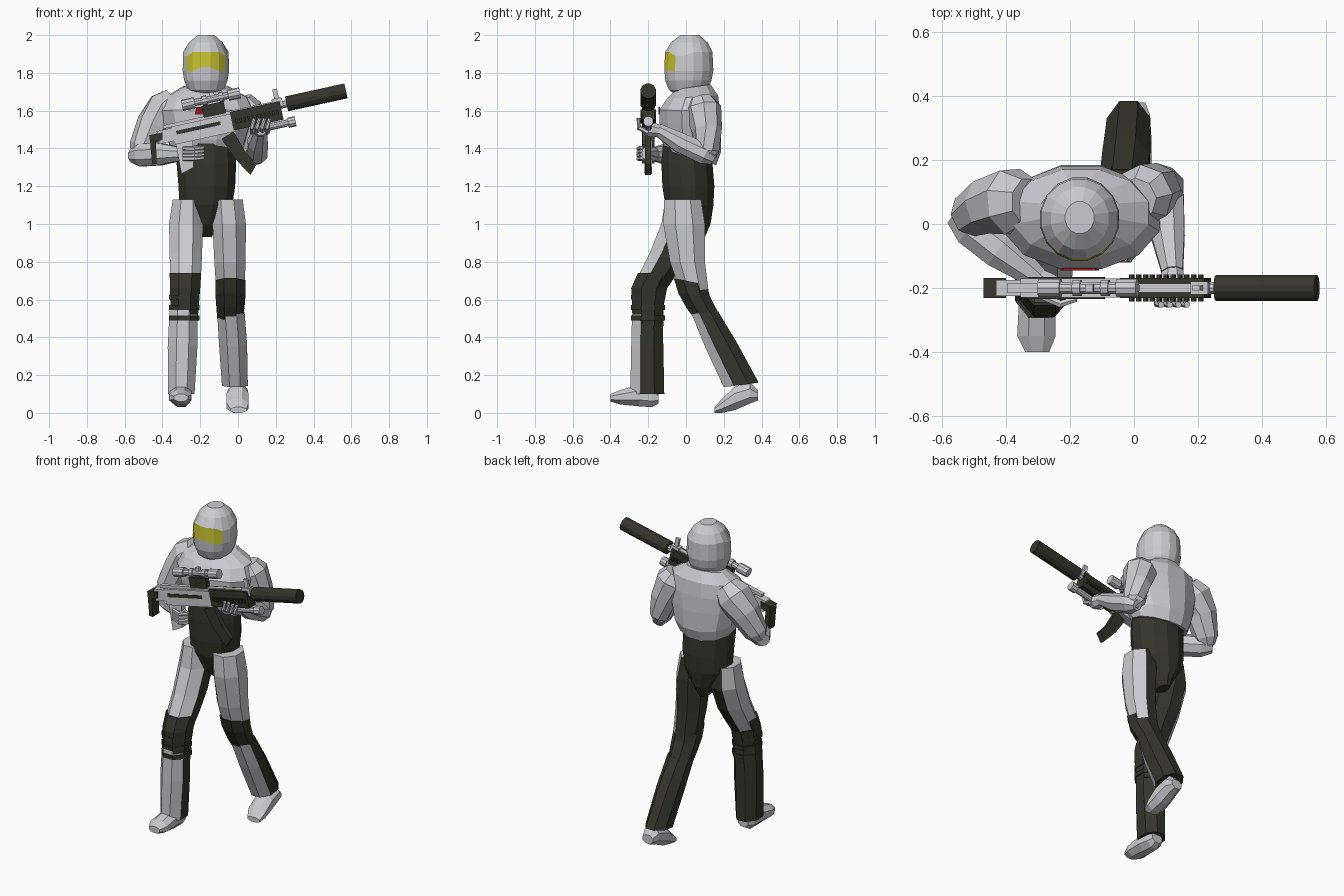
import bpy, bmesh
from math import sin, cos, pi, radians
from mathutils import Vector, Matrix

cube = bpy.data.objects.get("Cube")
if cube:
    bpy.data.objects.remove(cube, do_unlink=True)


def material(name, rgb):
    m = bpy.data.materials.new(name)
    m.use_nodes = True
    m.diffuse_color = (*rgb, 1)
    m.node_tree.nodes["Principled BSDF"].inputs["Base Color"].default_value = (*rgb, 1)
    return m


MATS = [material("armour_grey", (.6, .6, .63)), material("dark_cloth", (.035, .035, .026)),
        material("visor_yellow", (.58, .54, .03)), material("badge_red", (.25, .01, .02))]
GREY, DARK, YELLOW, RED = range(4)


def finish(name, bm, rule):
    """Turn a bmesh into an object; rule is a colour index or a function of the face."""
    bmesh.ops.recalc_face_normals(bm, faces=bm.faces)
    for f in bm.faces:
        f.material_index = rule(f) if callable(rule) else rule
    mesh = bpy.data.meshes.new(name)
    bm.to_mesh(mesh)
    bm.free()
    for m in MATS:
        mesh.materials.append(m)
    bpy.context.collection.objects.link(bpy.data.objects.new(name, mesh))


def skin(rings):
    """Bridge rings of points and cap both ends."""
    bm = bmesh.new()
    vs = [[bm.verts.new(p) for p in r] for r in rings]
    n = len(vs[0])
    for a, b in zip(vs, vs[1:]):
        for i in range(n):
            j = (i + 1) % n
            bm.faces.new((a[i], a[j], b[j], b[i]))
    bm.faces.new(vs[0])
    bm.faces.new(vs[-1])
    return bm


def circle(n):
    k = cos(pi / n)
    return [(cos(2 * pi * (i + .5) / n) / k, sin(2 * pi * (i + .5) / n) / k) for i in range(n)]


def loft(name, rows, rule, n=8, tilt=(0, 0), along_y=False, edit=None):
    """Rows are (level, low, high, low, high) bounds of each ring."""
    rings = []
    for k, (t, a0, a1, b0, b1) in enumerate(rows):
        lean = tilt[0] + (tilt[1] - tilt[0]) * k / (len(rows) - 1)
        ring = []
        for c, s in circle(n):
            a = (a0 + a1 + c * (a1 - a0)) / 2
            b = (b0 + b1 + s * (b1 - b0)) / 2
            ring.append((a, t, b) if along_y else (a, b, t + lean * b))
        rings.append(ring)
    bm = skin(rings)
    if edit:
        edit(bm)
    finish(name, bm, rule)


def tube(name, pts, rule, n=8):
    """Pts are (x, y, z, radius) along a path."""
    ps = [Vector(p[:3]) for p in pts]
    rings = []
    for i, p in enumerate(ps):
        d = ps[min(i + 1, len(ps) - 1)] - ps[max(i - 1, 0)]
        q = d.to_track_quat('Z', 'Y')
        rings.append([p + q @ Vector((c, s, 0)) * pts[i][3] for c, s in circle(n)])
    finish(name, skin(rings), rule)


GUN_Y = -.2
GUN = Matrix.Translation((0, GUN_Y, 1.58)) @ Matrix.Rotation(radians(-12.3), 4, 'Y')
FLAT = Matrix.Translation((0, GUN_Y, 0))


def prism(name, outline, depth, rule, mat=FLAT, y=0):
    finish(name, skin([[mat @ Vector((x, y + s, z)) for x, z in outline]
                       for s in (-depth, depth)]), rule)


def gun_box(name, u0, u1, w0, w1, depth, rule, y=0):
    prism(name, [(u0, w0), (u1, w0), (u1, w1), (u0, w1)], depth, rule, GUN, y)


def gun_rod(name, u0, u1, w, r, rule, n=10):
    a, b = GUN @ Vector((u0, 0, w)), GUN @ Vector((u1, 0, w))
    tube(name, [(*a, r), (*b, r)], rule, n)


# Helmet with a shaped visor
MID = -.17


def shape_visor(bm):
    for v in bm.verts:
        off = abs(v.co.x - MID)
        if v.co.y < 0 and abs(v.co.z - 1.81) < .01 and off < .05:
            v.co.z += .02
        if v.co.y < 0 and abs(v.co.z - 1.91) < .01 and off > .08:
            v.co.z -= .02


def helmet_colour(f):
    c = f.calc_center_median()
    return YELLOW if 1.83 < c.z < 1.9 and c.y < -.06 else GREY


loft("helmet", [(1.68, -.23, -.11, -.05, .08), (1.71, -.265, -.075, -.09, .11),
                (1.76, -.285, -.055, -.11, .135), (1.81, -.293, -.047, -.115, .145),
                (1.91, -.29, -.05, -.11, .14), (1.96, -.26, -.08, -.08, .115),
                (2, -.215, -.125, -.03, .07)], helmet_colour, 16, edit=shape_visor)
loft("neck", [(1.6, -.24, -.1, -.04, .1), (1.76, -.23, -.11, -.04, .08)], DARK)

# Torso: dark waist and pelvis, grey chest armour
loft("waist", [(.93, -.2, -.14, 0, .1), (1, -.24, -.1, -.07, .13), (1.1, -.31, -.03, -.11, .145),
               (1.2, -.315, -.015, -.125, .15), (1.32, -.325, -.01, -.13, .14),
               (1.45, -.32, -.02, -.12, .13)], DARK, 12)
loft("chest", [(1.36, -.34, 0, -.11, .16), (1.42, -.36, .03, -.13, .185),
               (1.52, -.39, .06, -.14, .185), (1.6, -.41, .08, -.14, .18),
               (1.67, -.38, .045, -.1, .17), (1.72, -.29, -.05, -.05, .13)],
     GREY, 12, tilt=(-.3, .15))
prism("chest_badge", [(-.23, 1.58), (-.11, 1.58), (-.12, 1.62), (-.22, 1.62)], .004, RED, y=.058)


# Legs: the outside and front are armoured, the rest is cloth
def thigh_colour(side):
    return lambda f: GREY if .9 * side * f.normal.x - f.normal.y > -.1 else DARK


def calf_colour(f):
    return GREY if f.normal.y < -.35 else DARK


loft("left_thigh", [(.64, -.115, .035, -.03, .12), (.8, -.125, .04, -.085, .1),
                    (1, -.135, .042, -.12, .1), (1.13, -.14, .025, -.115, .08)], thigh_colour(1))
loft("left_knee", [(.48, -.11, .025, .05, .18), (.56, -.115, .035, 0, .15),
                   (.63, -.12, .04, -.04, .125), (.7, -.12, .04, -.065, .11)], DARK, tilt=(.2, -.2))
loft("left_calf", [(.11, -.085, .052, .2, .385), (.34, -.1, .048, .1, .27),
                   (.52, -.11, .035, .03, .17)], calf_colour, tilt=(.13, .1))
loft("left_boot", [(.15, -.04, .045, 0, .03), (.19, -.06, .055, 0, .075),
                   (.26, -.06, .055, .015, .14), (.34, -.05, .05, .05, .16),
                   (.38, -.035, .035, .065, .12)], GREY, along_y=True)

loft("right_thigh", [(.66, -.355, -.205, -.28, -.1), (.74, -.36, -.195, -.245, -.045),
                     (.85, -.362, -.19, -.19, .03), (1, -.365, -.185, -.13, .09),
                     (1.13, -.345, -.195, -.11, .08)], thigh_colour(-1))
loft("right_knee", [(.46, -.36, -.215, -.275, -.12), (.56, -.358, -.208, -.285, -.12),
                    (.66, -.36, -.2, -.29, -.1), (.74, -.362, -.195, -.255, -.06)], DARK)
loft("right_calf", [(.1, -.37, -.23, -.295, -.115), (.35, -.372, -.215, -.29, -.12),
                    (.55, -.362, -.215, -.285, -.125)], calf_colour)
loft("right_boot", [(-.4, -.34, -.265, .06, .1), (-.35, -.365, -.245, .045, .12),
                    (-.25, -.36, -.245, .035, .15), (-.18, -.35, -.25, .03, .14),
                    (-.145, -.33, -.26, .05, .11)], GREY, along_y=True)
for k in range(3):
    z = .49 + .055 * k
    loft("right_knee_band", [(z, -.365, -.205, -.292, -.112), (z + .025, -.365, -.205, -.292, -.112)], DARK)

# Arms
tube("right_upper_arm", [(-.33, .07, 1.66, .07), (-.38, .07, 1.61, .1), (-.45, .06, 1.52, .085),
                         (-.51, .03, 1.4, .065), (-.53, .02, 1.36, .04)], GREY)
tube("right_forearm", [(-.56, .03, 1.36, .035), (-.51, -.01, 1.365, .06), (-.42, -.08, 1.37, .06),
                       (-.3, -.17, 1.37, .035)], GREY)
tube("left_upper_arm", [(.01, .08, 1.66, .06), (.03, .09, 1.61, .09), (.07, .11, 1.5, .075),
                        (.095, .115, 1.38, .06), (.1, .11, 1.33, .03)], GREY)
tube("left_forearm", [(.095, .145, 1.34, .03), (.1, .1, 1.37, .055), (.105, -.03, 1.43, .053),
                      (.12, -.15, 1.5, .033)], GREY)

# Hands
tube("right_palm", [(-.32, -.16, 1.37, .03), (-.27, -.19, 1.37, .038), (-.22, -.21, 1.375, .03)], GREY)
tube("left_palm", [(.12, -.13, 1.49, .03), (.12, -.18, 1.5, .04), (.12, -.22, 1.5, .03)], GREY)
for k in range(4):
    z = 1.345 + .018 * k
    tube("right_finger", [(-.29, -.225, z, .01), (-.23, -.25, z, .011), (-.18, -.235, z + .005, .008)], GREY, 6)
    x = .075 + .027 * k
    tube("left_finger", [(x, -.2, 1.485, .012), (x, -.25, 1.51, .012), (x + .01, -.252, 1.56, .009)], GREY, 6)

# Rifle: barrel group
gun_rod("silencer", .263, .585, 0, .04, DARK, 12)
gun_rod("barrel", .2, .27, 0, .018, GREY)
gun_box("handguard", -.04, .23, -.078, .022, .032, DARK)
gun_rod("under_tube", .08, .275, -.1, .018, GREY)
gun_rod("under_tube_lens", .25, .29, -.1, .026, GREY)
gun_box("front_sight", .205, .23, 0, .09, .008, GREY)
gun_box("sight_base", .19, .245, 0, .04, .02, GREY)
for k in range(11):
    u = -.02 + .022 * k
    for side in (-1, 1):
        gun_box("rail_tooth", u, u + .012, -.045, -.02, .005, DARK, side * .037)

# Rifle: receiver, stock, grip and magazine
gun_box("receiver", -.36, -.03, -.085, .012, .03, GREY)
gun_box("stock", -.44, -.35, -.065, .005, .025, GREY)
gun_box("top_rail", -.4, .2, .01, .028, .014, GREY)
for side in (-1, 1):
    gun_box("receiver_slot", -.34, -.1, -.035, -.015, .003, DARK, side * .031)
prism("butt", [(-.47, 1.47), (-.4, 1.485), (-.4, 1.445), (-.435, 1.435), (-.43, 1.32),
               (-.455, 1.32), (-.465, 1.43)], .032, DARK)
prism("grip", [(-.33, 1.43), (-.24, 1.45), (-.235, 1.3), (-.3, 1.265)], .02, GREY)
prism("magazine", [(-.087, 1.45), (-.024, 1.49), (.04, 1.38), (.098, 1.315), (.066, 1.26),
                   (-.02, 1.35)], .016, DARK)

# Rifle: scope
gun_box("scope_mount", -.18, -.06, .02, .085, .016, DARK)
gun_rod("scope_tube", -.27, .03, .11, .018, GREY)
gun_rod("scope_eyepiece", -.28, -.21, .11, .028, GREY)
gun_rod("scope_objective", -.03, .035, .11, .028, GREY)
gun_rod("scope_ring", -.17, -.145, .11, .025, GREY)
gun_rod("scope_ring", -.08, -.055, .11, .025, GREY)
gun_box("scope_knob", -.125, -.1, .11, .145, .012, GREY)
